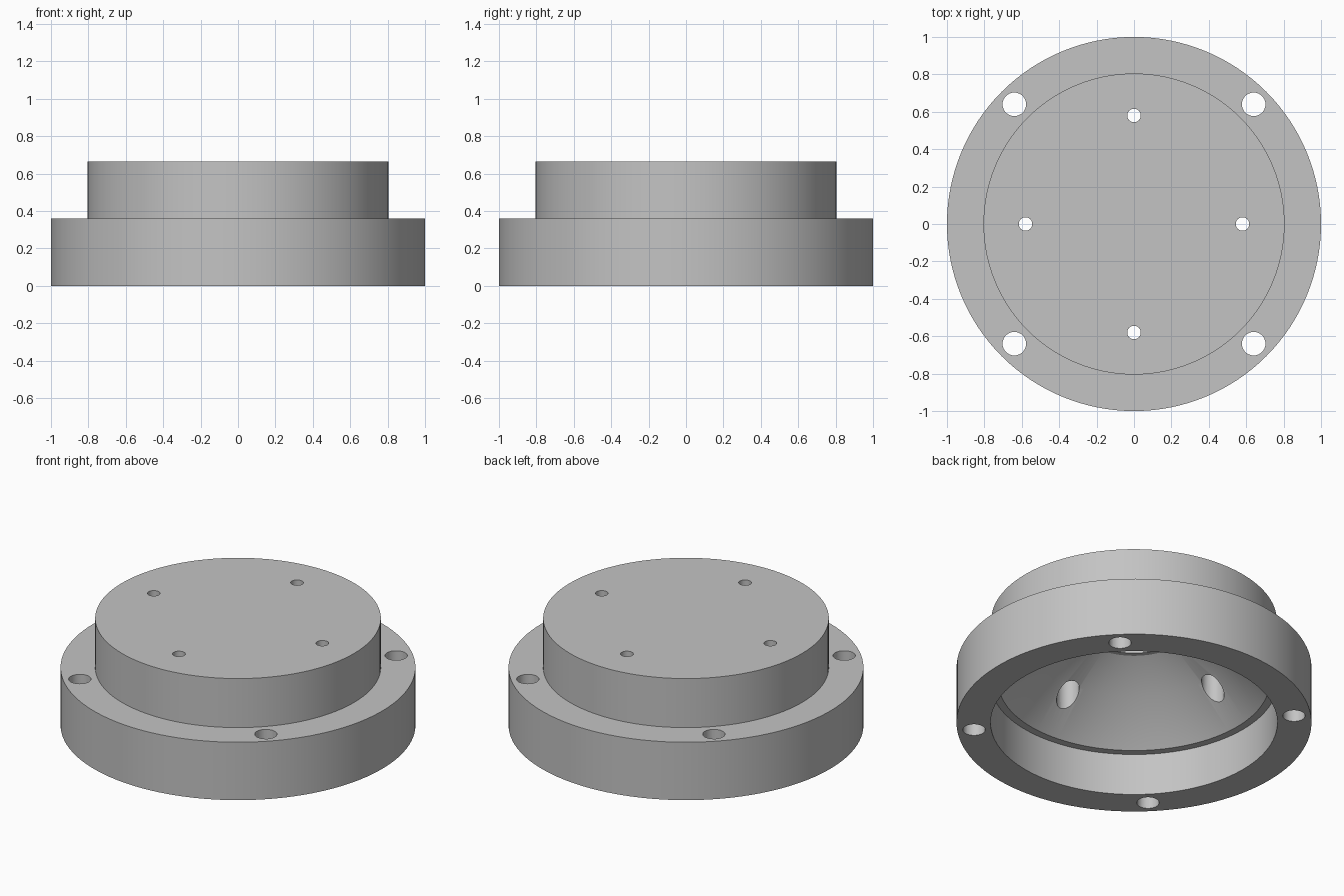
import bpy
import bmesh
from math import cos, sin, pi, radians
from mathutils import Vector

cube = bpy.data.objects.get("Cube")
if cube:
    bpy.data.objects.remove(cube, do_unlink=True)

metal = bpy.data.materials.new("plain_grey_metal")
metal.use_nodes = True
GREY = (0.55, 0.55, 0.55, 1)
metal.diffuse_color = GREY
metal.node_tree.nodes["Principled BSDF"].inputs["Base Color"].default_value = GREY


def lathe(name, profile, segments, location=(0, 0, 0)):
    """Turn a profile of (radius, height) points, both ends on the axis."""
    bm = bmesh.new()
    verts = [bm.verts.new((r, 0, z)) for r, z in profile]
    edges = [bm.edges.new(pair) for pair in zip(verts, verts[1:])]
    bmesh.ops.spin(bm, geom=verts + edges, axis=(0, 0, 1), cent=(0, 0, 0),
                   angle=2 * pi, steps=segments, use_merge=True)
    bmesh.ops.remove_doubles(bm, verts=bm.verts, dist=0.0001)
    bmesh.ops.recalc_face_normals(bm, faces=bm.faces)
    mesh = bpy.data.meshes.new(name)
    bm.to_mesh(mesh)
    bm.free()
    mesh.materials.append(metal)
    obj = bpy.data.objects.new(name, mesh)
    obj.location = Vector(location)
    bpy.context.collection.objects.link(obj)
    return obj


# Flanged housing: stepped outside, bored and coned hollow inside
housing = lathe("flanged_housing", [
    (0, 0.665), (0.805, 0.665), (0.805, 0.36), (1, 0.36), (1, 0),
    (0.808, 0), (0.808, 0.26), (0.763, 0.26), (0.539, 0.485),
    (0.31, 0.615), (0.28, 0.615), (0.28, 0.64), (0, 0.64)], 128)

# Drills: plain flange holes on the diagonals, counterbored cap holes on the axes
flange_drill = [(0, -0.1), (0.063, -0.1), (0.063, 0.5), (0, 0.5)]
cap_drill = [(0, 0.1), (0.064, 0.1), (0.064, 0.59),
             (0.036, 0.59), (0.036, 0.8), (0, 0.8)]
drills = []
for i in range(4):
    for profile, radius, start in ((flange_drill, 0.905, 45), (cap_drill, 0.58, 0)):
        a = radians(start + 90 * i)
        spot = (radius * cos(a), radius * sin(a), 0)
        drills.append(lathe("hole_cutter", profile, 32, spot))

bpy.ops.object.select_all(action='DESELECT')
bpy.context.view_layer.objects.active = housing
housing.select_set(True)
for drill in drills:
    drill.hide_render = True
    cut = housing.modifiers.new("hole", 'BOOLEAN')
    cut.operation = 'DIFFERENCE'
    cut.solver = 'EXACT'
    cut.object = drill
    bpy.ops.object.modifier_apply(modifier=cut.name)
    bpy.data.objects.remove(drill, do_unlink=True)

bpy.ops.object.shade_smooth_by_angle(angle=radians(20))
